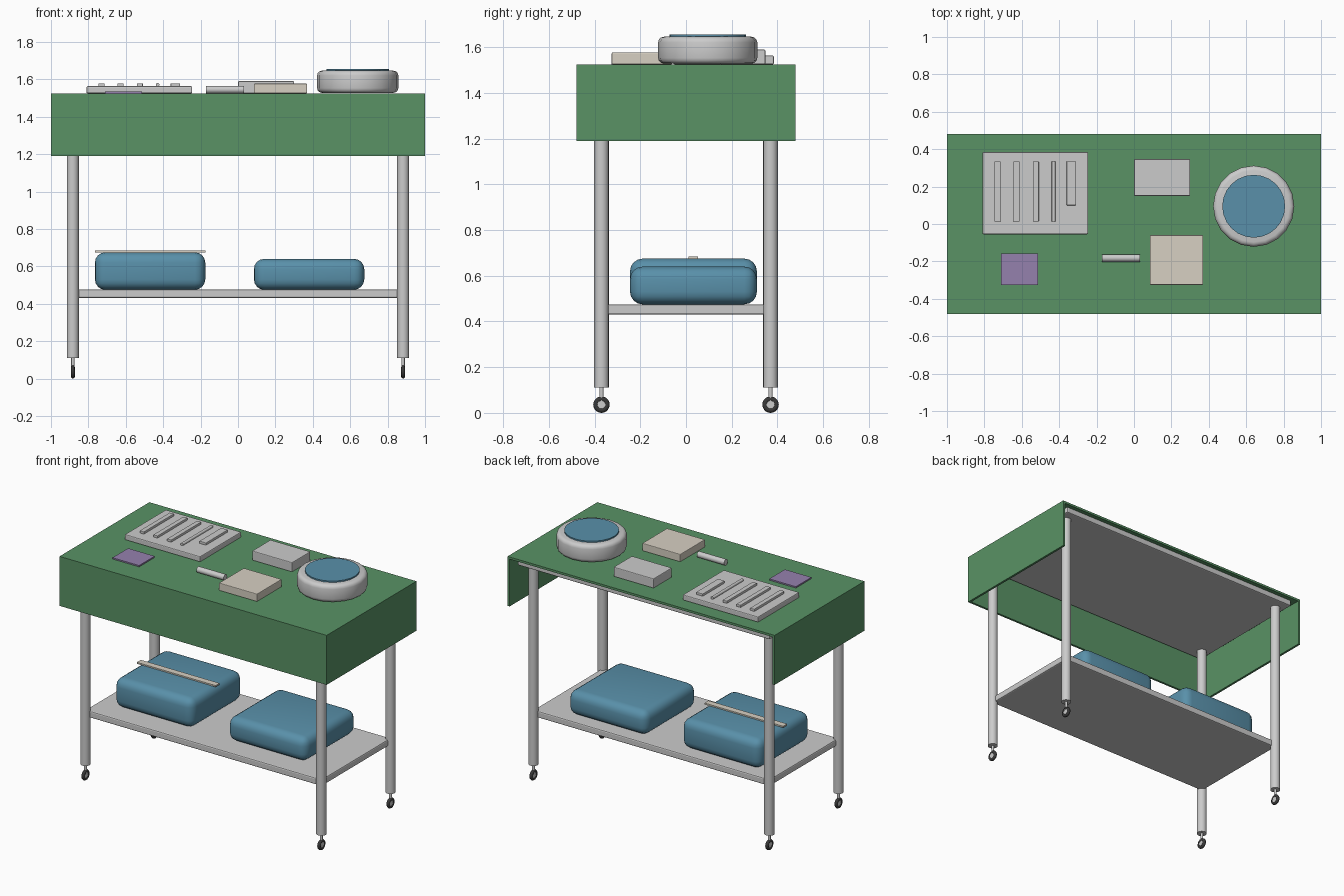
import bpy, math

if "Cube" in bpy.data.objects:
    bpy.data.objects.remove(bpy.data.objects["Cube"])

def material(name, rgb):
    m = bpy.data.materials.new(name)
    m.diffuse_color = (*rgb, 1)
    m.use_nodes = True
    m.node_tree.nodes["Principled BSDF"].inputs["Base Color"].default_value = m.diffuse_color
    return m

GREEN = material("green_cloth", (0.10, 0.29, 0.13))
BLUE = material("blue_wrap", (0.10, 0.28, 0.40))
BEIGE = material("beige_gauze", (0.68, 0.63, 0.54))
PURPLE = material("purple_pad", (0.30, 0.22, 0.42))
RUBBER = material("dark_rubber", (0.04, 0.04, 0.04))

def finish(o, name, mat=None, bevel=0, segs=2):
    o.name = name
    bpy.ops.object.transform_apply(location=False, rotation=True, scale=True)
    if mat:
        o.data.materials.append(mat)
    if bevel:
        b = o.modifiers.new("bevel", 'BEVEL')
        b.width, b.segments = bevel, segs
        b.limit_method = 'ANGLE'
        b.angle_limit = math.radians(40)
        bpy.ops.object.modifier_apply(modifier="bevel")
    return o

# Box given by its x, y and z extents
def box(name, x, y, z, mat=None, bevel=0, segs=2):
    c = [(a + b) / 2 for a, b in (x, y, z)]
    bpy.ops.mesh.primitive_cube_add(size=1, location=c)
    o = bpy.context.object
    o.scale = [b - a for a, b in (x, y, z)]
    return finish(o, name, mat, bevel, segs)

def cyl(name, loc, r, depth, axis='z', mat=None, sides=20, bevel=0, segs=2):
    rot = (0, math.pi / 2, 0) if axis == 'x' else (math.pi / 2, 0, 0) if axis == 'y' else (0, 0, 0)
    bpy.ops.mesh.primitive_cylinder_add(vertices=sides, radius=r, depth=depth, location=loc, rotation=rot)
    o = finish(bpy.context.object, name, mat, bevel, segs)
    bpy.ops.object.shade_smooth_by_angle(angle=math.radians(35))
    return o

# Table top, lower shelf
box("table_top", (-0.945, 0.945), (-0.455, 0.455), (1.47, 1.511), bevel=0.008)
box("lower_shelf", (-0.885, 0.885), (-0.37, 0.37), (0.43, 0.475), bevel=0.008)

# Drape: top, front and two sides; open at the back
box("drape_top", (-0.985, 0.985), (-0.465, 0.48), (1.51, 1.525), GREEN)
box("drape_front", (-0.985, 0.985), (-0.48, -0.465), (1.19, 1.525), GREEN)
for s, side in ((-1, "left"), (1, "right")):
    box("drape_" + side, sorted((s * 0.985, s)), (-0.48, 0.48), (1.19, 1.525), GREEN)

# Legs with casters
for sx, side in ((-1, "left"), (1, "right")):
    for sy, end in ((-1, "front"), (1, "back")):
        x, y = sx * 0.883, sy * 0.37
        tag = end + "_" + side
        cyl("leg_" + tag, (x, y, 0.795), 0.032, 1.37)
        cyl("caster_stem_" + tag, (x, y, 0.085), 0.009, 0.06, sides=12)
        bpy.ops.mesh.primitive_torus_add(major_segments=20, minor_segments=8, major_radius=0.025,
                                         minor_radius=0.011, location=(x, y, 0.036),
                                         rotation=(0, math.pi / 2, 0))
        finish(bpy.context.object, "caster_wheel_" + tag, RUBBER)
        bpy.ops.object.shade_smooth_by_angle(angle=math.radians(60))
        cyl("caster_hub_" + tag, (x, y, 0.036), 0.018, 0.016, 'x', sides=16)

# Wrapped packs on the shelf, one with a tape strip
for tag, x0, top in (("left", -0.765, 0.675), ("right", 0.085, 0.64)):
    box("wrapped_pack_" + tag, (x0, x0 + 0.59), (-0.245, 0.31), (0.475, top), BLUE, 0.055, 4)
    bpy.ops.object.shade_smooth_by_angle(angle=math.radians(35))
box("tape_strip", (-0.765, -0.175), (0.01, 0.053), (0.674, 0.684), BEIGE)

# Instrument tray
box("instrument_tray", (-0.81, -0.245), (-0.055, 0.385), (1.525, 1.563), bevel=0.006)
for i, x in enumerate((-0.73, -0.628, -0.525)):
    box(f"instrument_{i + 1}", (x - 0.016, x + 0.016), (0.013, 0.335), (1.562, 1.579), bevel=0.003)
cyl("probe_rod", (-0.43, 0.174, 1.57), 0.01, 0.322, 'y', sides=12)
box("wide_instrument", (-0.36, -0.31), (0.10, 0.335), (1.562, 1.579), bevel=0.003)

# Loose supplies
box("metal_box", (0, 0.3), (0.15, 0.347), (1.525, 1.59), bevel=0.005)
box("gauze_stack", (0.085, 0.37), (-0.325, -0.06), (1.525, 1.577), BEIGE, 0.004)
box("pad", (-0.712, -0.513), (-0.325, -0.158), (1.525, 1.534), PURPLE)
cyl("small_tube", (-0.069, -0.182, 1.545), 0.02, 0.204, 'x', sides=16)

# Basin with liquid disc
cyl("basin", (0.64, 0.095, 1.587), 0.217, 0.118, bevel=0.025, segs=3)
cyl("basin_liquid", (0.64, 0.095, 1.647), 0.168, 0.016, mat=BLUE, sides=24)
